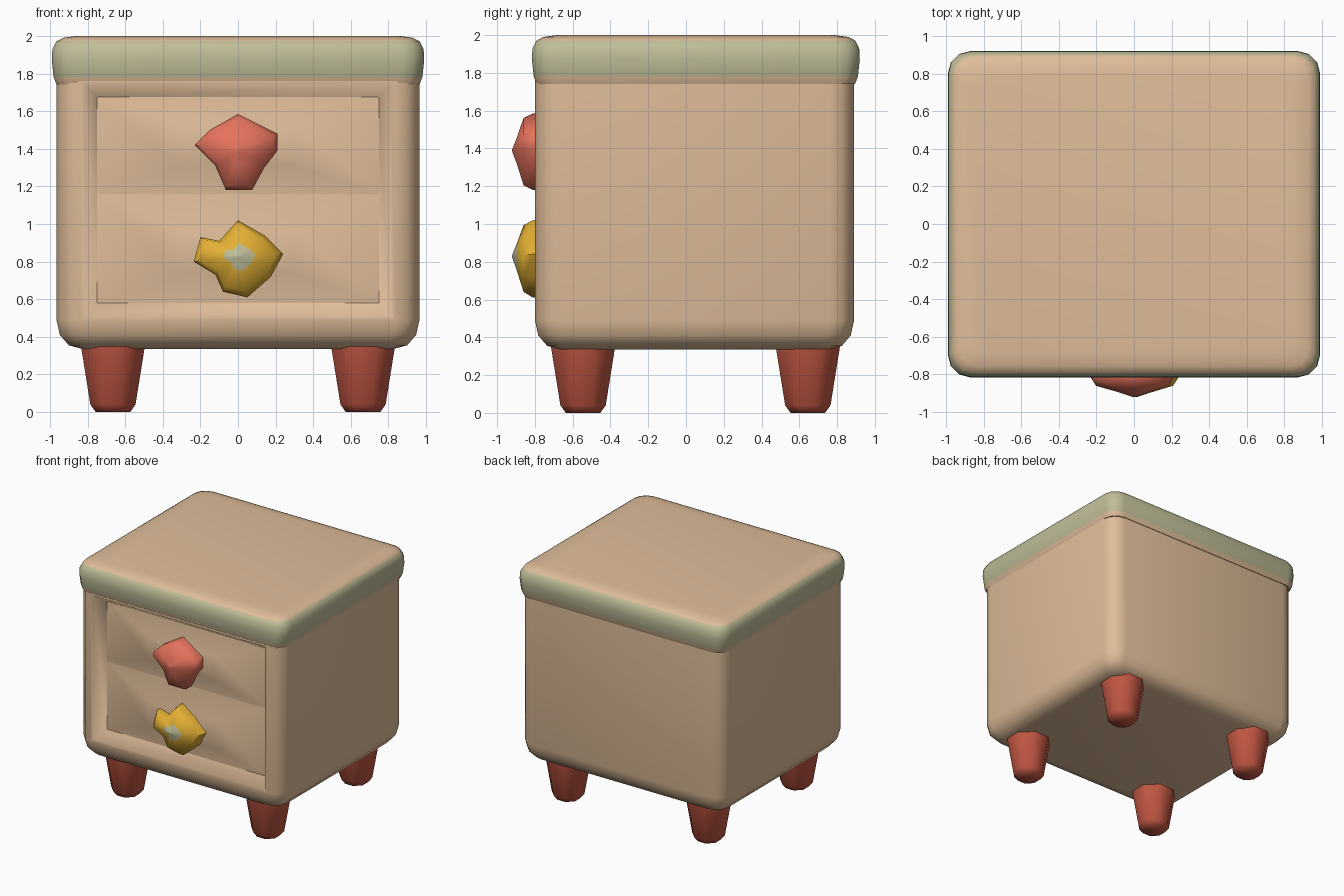
import bpy, bmesh, math

if "Cube" in bpy.data.objects:
    bpy.data.objects.remove(bpy.data.objects["Cube"])


def material(name, r, g, b):
    def lin(c):
        c /= 255
        return c / 12.92 if c <= 0.04045 else ((c + 0.055) / 1.055) ** 2.4
    m = bpy.data.materials.new(name)
    m.diffuse_color = (lin(r), lin(g), lin(b), 1)
    m.use_nodes = True
    m.node_tree.nodes["Principled BSDF"].inputs["Base Color"].default_value = m.diffuse_color
    return m


TAN = material("tan wood", 224, 190, 154)
SAGE = material("sage green", 192, 189, 152)
CORAL = material("coral red", 228, 114, 92)
BRICK = material("brick red", 192, 86, 66)
YELLOW = material("yellow", 228, 176, 52)


def finish(bm, name, mats, angle=60):
    bmesh.ops.recalc_face_normals(bm, faces=bm.faces[:])
    me = bpy.data.meshes.new(name)
    bm.to_mesh(me)
    bm.free()
    ob = bpy.data.objects.new(name, me)
    bpy.context.collection.objects.link(ob)
    for m in mats:
        me.materials.append(m)
    bpy.ops.object.select_all(action='DESELECT')
    ob.select_set(True)
    bpy.context.view_layer.objects.active = ob
    bpy.ops.object.shade_smooth_by_angle(angle=math.radians(angle))
    return ob


def loft(rings):
    """Skin a stack of equal-length point rings and close both ends."""
    bm = bmesh.new()
    vs = [[bm.verts.new(p) for p in ring] for ring in rings]
    n = len(vs[0])
    for a, b in zip(vs, vs[1:]):
        for i in range(n):
            j = (i + 1) % n
            bm.faces.new((a[i], a[j], b[j], b[i]))
    bm.faces.new(vs[0])
    bm.faces.new(vs[-1])
    bmesh.ops.recalc_face_normals(bm, faces=bm.faces[:])
    return bm


def rounded_rect(hx, hy, cy, r, z, inset=0.0, seg=3):
    hx, hy, r = hx - inset, hy - inset, max(r - inset * 0.4, 0.03)
    pts = []
    for k, (sx, sy) in enumerate(((1, 1), (-1, 1), (-1, -1), (1, -1))):
        for i in range(seg + 1):
            a = math.pi / 2 * (k + i / seg)
            pts.append((sx * (hx - r) + r * math.cos(a),
                        cy + sy * (hy - r) + r * math.sin(a), z))
    return pts


def front_loft(outline, cx, cz, layers):
    """Stack scaled copies of an x-z outline toward the front (-y)."""
    return loft([[(cx + (x - cx) * s, y, cz + (z - cz) * s) for x, z in outline]
                 for y, s in layers])


# Cabinet body with rounded lower edge and a recessed front
bm = loft([rounded_rect(0.965, 0.845, 0.045, 0.13, z, i) for z, i in
           ((0.335, 0.14), (0.355, 0.065), (0.41, 0.018), (0.49, 0.0), (1.76, 0.0))])
front = max((f for f in bm.faces if f.normal.y < -0.9), key=lambda f: f.calc_area())
bmesh.ops.inset_region(bm, faces=[front], thickness=0.02, use_even_offset=True)
bmesh.ops.inset_region(bm, faces=[front], thickness=0.07, use_even_offset=True)
for v in front.verts:
    v.co.y = -0.70
finish(bm, "cabinet_body", [TAN])

# Drawer fronts swelling toward the knobs
for name, z0, z1, cz in (("upper_drawer", 1.16, 1.68, 1.41),
                         ("lower_drawer", 0.58, 1.16, 0.84)):
    w = 0.75
    rect = [(-w, z0), (w, z0), (w, z1), (-w, z1)]
    bm = front_loft(rect, 0, cz, ((-0.68, 1), (-0.705, 1), (-0.765, 0.4), (-0.785, 0.1)))
    finish(bm, name, [TAN])

# Overhanging top: sage rim, tan top surface and underside
bm = loft([rounded_rect(0.99, 0.868, 0.052, 0.12, z, i) for z, i in
           ((1.742, 0.025), (1.78, 0.01), (1.87, 0.0), (1.93, 0.003),
            (1.972, 0.025), (1.99, 0.06), (2.0, 0.13))])
for f in bm.faces:
    f.material_index = 1 if 1.775 < f.calc_center_median().z < 1.975 else 0
finish(bm, "cabinet_top", [TAN, SAGE])

# Flower-shaped knobs
red_outline = [(0, 1.585), (0.12, 1.525), (0.21, 1.48), (0.21, 1.39), (0.14, 1.30),
               (0.075, 1.18), (-0.065, 1.18), (-0.12, 1.31), (-0.23, 1.42), (-0.15, 1.50)]
bm = front_loft(red_outline, 0, 1.39,
                ((-0.74, 1), (-0.81, 1), (-0.86, 0.88), (-0.895, 0.35), (-0.92, 0.03)))
finish(bm, "upper_knob", [CORAL])

yellow_outline = [(0, 1.02), (0.14, 0.94), (0.24, 0.84), (0.175, 0.72), (0.05, 0.61),
                  (-0.08, 0.64), (-0.12, 0.73), (-0.235, 0.80), (-0.20, 0.93), (-0.10, 0.91)]
bm = front_loft(yellow_outline, 0.01, 0.83,
                ((-0.74, 1), (-0.81, 1), (-0.86, 0.86), (-0.895, 0.36), (-0.92, 0.03)))
for f in bm.faces:
    f.material_index = 1 if f.calc_center_median().y < -0.9 else 0
finish(bm, "lower_knob", [YELLOW, SAGE])

# Four tapered legs
for yname, y in (("front", -0.545), ("back", 0.645)):
    for xname, x in (("left", -0.665), ("right", 0.665)):
        rings = [[(x + r * math.cos(math.tau * (i + 0.5) / 8) * 1.04,
                   y + r * math.sin(math.tau * (i + 0.5) / 8) * 1.04, z) for i in range(8)]
                 for z, r in ((0.44, 0.19), (0.34, 0.175), (0.04, 0.125), (0.0, 0.095))]
        finish(loft(rings), f"{yname}_{xname}_leg", [BRICK])
